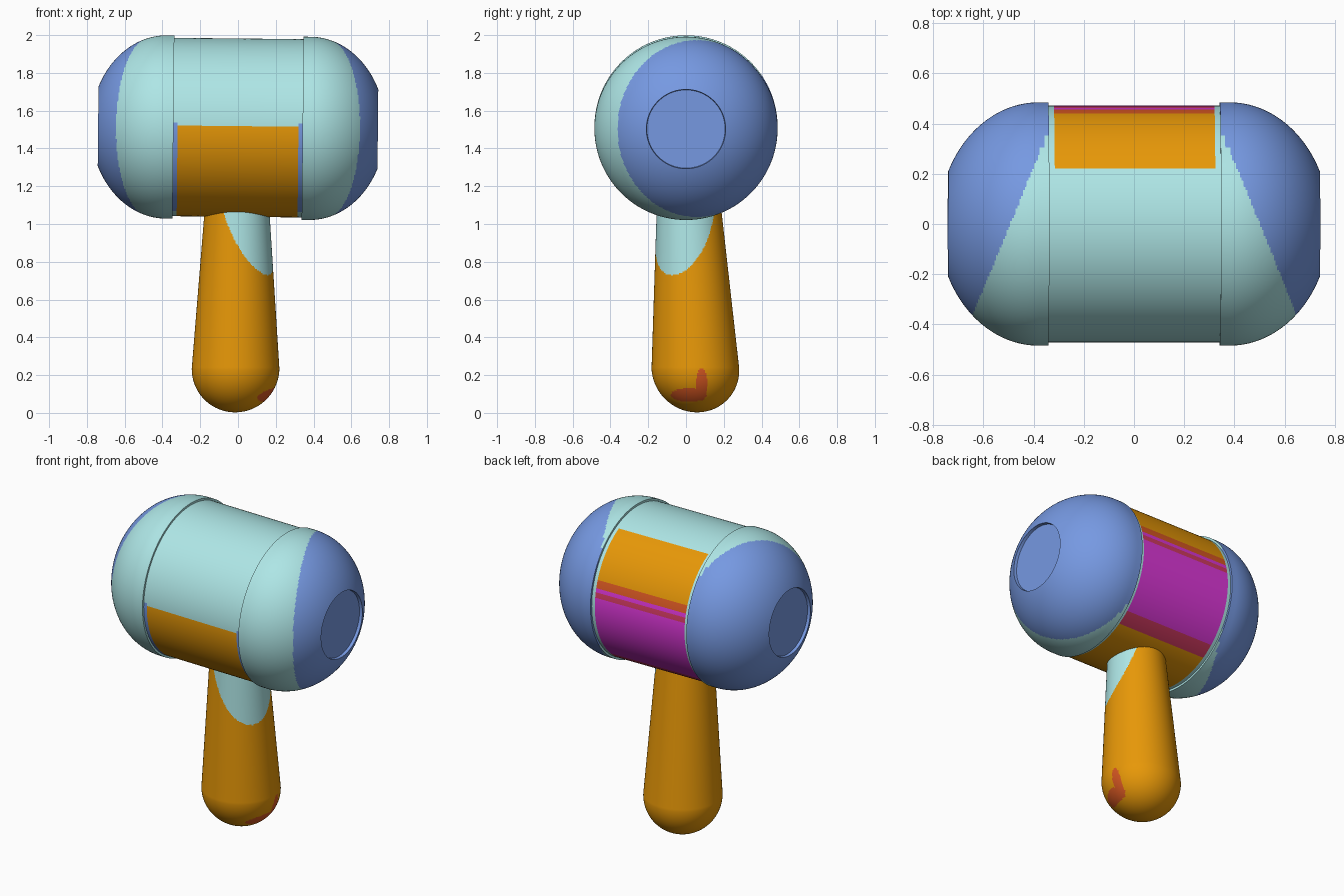
import bpy, bmesh, math
from mathutils import Matrix

if "Cube" in bpy.data.objects:
    bpy.data.objects.remove(bpy.data.objects["Cube"])

HEAD_Z = 1.51


def material(name, rgb):
    lin = [(c / 255 / 12.92) if c < 11 else ((c / 255 + 0.055) / 1.055) ** 2.4 for c in rgb]
    m = bpy.data.materials.new(name)
    m.diffuse_color = (*lin, 1)
    m.use_nodes = True
    m.node_tree.nodes["Principled BSDF"].inputs["Base Color"].default_value = m.diffuse_color
    return m


MATS = [material("pale_teal", (174, 230, 230)), material("soft_blue", (118, 153, 226)),
        material("orange", (233, 153, 8)), material("rust_red", (216, 88, 34)),
        material("magenta", (218, 54, 214)), material("crimson", (208, 58, 96))]
TEAL, BLUE, ORANGE, RUST, MAGENTA, CRIMSON = range(6)


def lathe(name, profile, segs, place, rule, matrix=Matrix()):
    """Spin (t, r) points; place(t, r, angle) gives the position, rule(centre) the colour."""
    bm = bmesh.new()
    rings = []
    for t, r in profile:
        if r == 0:
            rings.append([bm.verts.new(place(t, 0, 0))] * segs)
        else:
            rings.append([bm.verts.new(place(t, r, math.tau * i / segs)) for i in range(segs)])
    for a, b in zip(rings, rings[1:]):
        for i in range(segs):
            j = (i + 1) % segs
            quad = list(dict.fromkeys((a[i], a[j], b[j], b[i])))
            f = bm.faces.new(quad)
            f.material_index = rule(f.calc_center_median())
    bmesh.ops.recalc_face_normals(bm, faces=bm.faces)
    bm.transform(matrix)
    me = bpy.data.meshes.new(name)
    bm.to_mesh(me)
    bm.free()
    for m in MATS:
        me.materials.append(m)
    ob = bpy.data.objects.new(name, me)
    bpy.context.collection.objects.link(ob)
    bpy.ops.object.select_all(action='DESELECT')
    ob.select_set(True)
    bpy.context.view_layer.objects.active = ob
    bpy.ops.object.shade_smooth_by_angle(angle=math.radians(35))
    return ob


def along_x(t, r, a):
    return (t, r * math.cos(a), r * math.sin(a))


head_matrix = Matrix.Translation((0, 0, HEAD_Z)) @ Matrix.Rotation(0.01, 4, 'Y')


# Barrel: colour bands around the axis (0 degrees = back, 90 = top)
BANDS = [(8, MAGENTA), (12, CRIMSON), (15, MAGENTA), (21, RUST), (62, ORANGE), (179, TEAL),
         (301, ORANGE), (312, CRIMSON), (361, MAGENTA)]


def barrel_colour(c):
    a = math.degrees(math.atan2(c.z, c.y)) % 360
    if abs(c.x) > 0.32:
        return BLUE if 177 < a < 250 else TEAL
    return next(col for limit, col in BANDS if a < limit)


lathe("barrel", [(-0.35, 0.472), (-0.32, 0.472), (0.32, 0.472), (0.35, 0.472)],
      360, along_x, barrel_colour, head_matrix)


# Rounded end caps with a shallow recessed striking face
def cap_colour(c):
    return BLUE if abs(c.x) > 0.497 - 0.41 * c.y else TEAL


end_t = math.acos(0.21 / 0.485)
cap_profile = [(0.342, 0.44), (0.342, 0.485), (0.36, 0.485)]
cap_profile += [(0.38 + 0.40 * math.sin(end_t * i / 60), 0.485 * math.cos(end_t * i / 60))
                for i in range(61)]
cap_profile += [(0.722, 0.207), (0.722, 0)]
for name, s in (("right_cap", 1), ("left_cap", -1)):
    lathe(name, [(s * t, r) for t, r in cap_profile], 240, along_x, cap_colour, head_matrix)


# Handle: tapered, round-bottomed and slightly leaning
def centre(z):
    return -0.015 + 0.009 * z, 0.059 - 0.04 * z


def along_z(t, r, a):
    cx, cy = centre(t)
    return (cx + r * math.cos(a), cy + r * math.sin(a), t)


def handle_colour(c):
    cx, cy = centre(c.z)
    d = math.degrees(math.atan2(c.y - cy, c.x - cx)) + 32
    d = (d + 180) % 360 - 180
    if c.z > 0.73 + 0.33 * (d / 82) ** 2:
        return TEAL
    # Small curved patch near the base
    if c.x > 0.1 and (((c.y - 0.083) / 0.03) ** 2 + ((c.z - 0.15) / 0.085) ** 2 < 1
                      or ((c.y - 0.015) / 0.095) ** 2 + ((c.z - 0.095) / 0.036) ** 2 < 1):
        return RUST
    return ORANGE


handle_profile = [(0.235 - 0.232 * math.cos(math.pi / 2 * i / 48), 0.232 * math.sin(math.pi / 2 * i / 48))
                  for i in range(49)]
handle_profile += [(0.235 + 0.855 * i / 120, 0.232 - 0.062 * i / 120) for i in range(1, 121)]
lathe("handle", handle_profile, 200, along_z, handle_colour)
